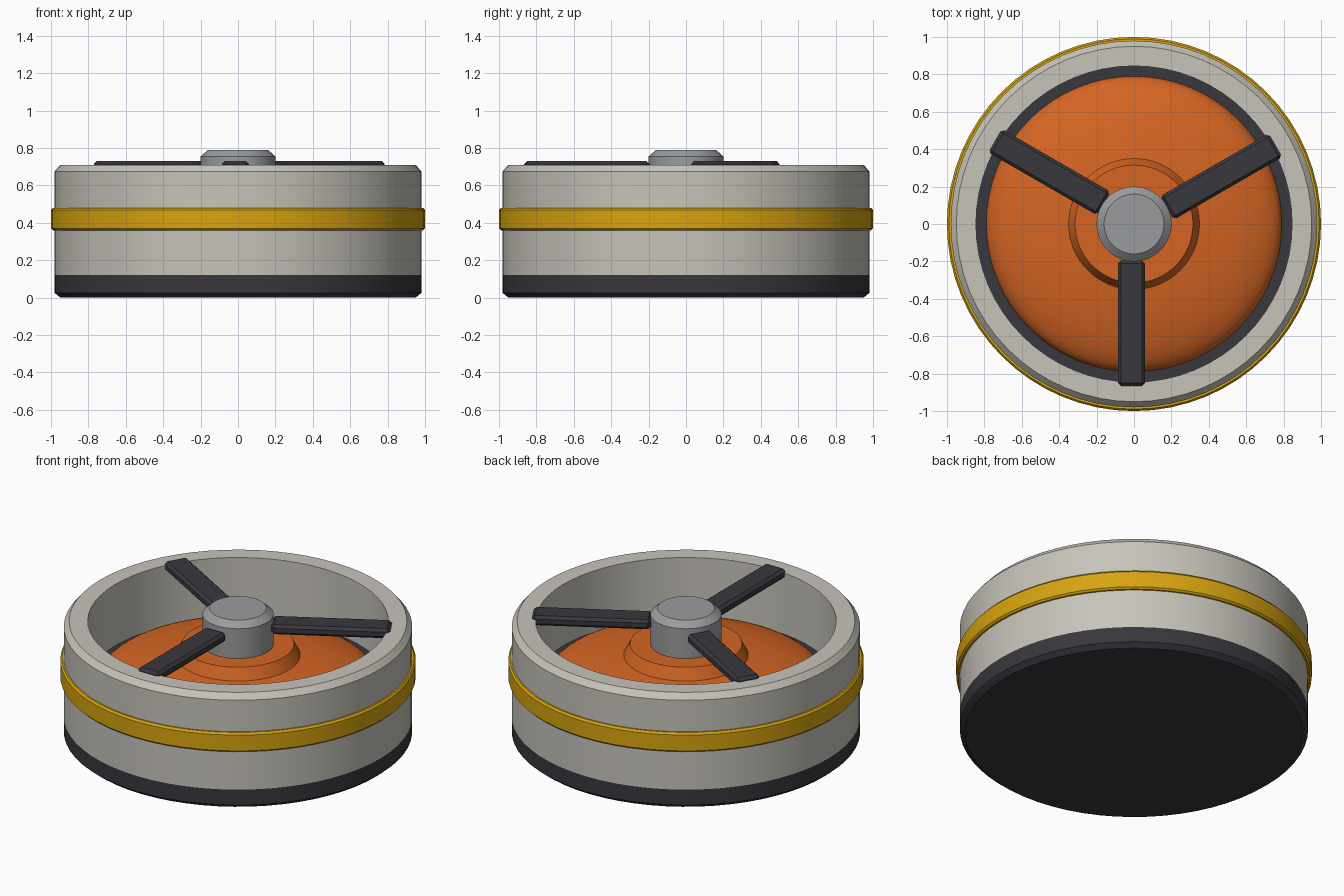
import bpy
import bmesh
import math
from mathutils import Matrix

SEGMENTS = 64

if "Cube" in bpy.data.objects:
    bpy.data.objects.remove(bpy.data.objects["Cube"], do_unlink=True)


def material(name, r, g, b):
    mat = bpy.data.materials.new(name)
    mat.use_nodes = True
    mat.diffuse_color = (r, g, b, 1)
    mat.node_tree.nodes["Principled BSDF"].inputs["Base Color"].default_value = (r, g, b, 1)
    return mat


shell_grey = material("warm light grey", 0.57, 0.55, 0.49)
charcoal = material("charcoal", 0.04, 0.038, 0.047)
orange = material("orange", 0.66, 0.13, 0.017)
yellow = material("golden yellow", 0.68, 0.37, 0.005)
steel = material("steel grey", 0.32, 0.33, 0.34)


def finish(name, bm, mat, smooth=None):
    bmesh.ops.recalc_face_normals(bm, faces=bm.faces)
    mesh = bpy.data.meshes.new(name)
    bm.to_mesh(mesh)
    bm.free()
    mesh.materials.append(mat)
    obj = bpy.data.objects.new(name, mesh)
    bpy.context.collection.objects.link(obj)
    if smooth:
        bpy.ops.object.select_all(action="DESELECT")
        obj.select_set(True)
        bpy.context.view_layer.objects.active = obj
        bpy.ops.object.shade_smooth_by_angle(angle=math.radians(smooth))
    return obj


def lathe(name, profile, mat, closed=False, smooth=25):
    """Spin an (r, z) profile around the vertical axis."""
    bm = bmesh.new()
    verts = [bm.verts.new((r, 0, z)) for r, z in profile]
    pairs = list(zip(verts, verts[1:]))
    if closed:
        pairs.append((verts[-1], verts[0]))
    edges = [bm.edges.new(p) for p in pairs]
    bmesh.ops.spin(bm, geom=verts + edges, axis=(0, 0, 1), cent=(0, 0, 0),
                   angle=math.tau, steps=SEGMENTS, use_duplicate=False)
    bmesh.ops.remove_doubles(bm, verts=bm.verts, dist=0.0005)
    return finish(name, bm, mat, smooth)


# Housing: dark foot, pale wall and raised band
lathe("base", [(0, 0), (0.95, 0), (0.98, 0.025), (0.98, 0.12), (0, 0.12)], charcoal)
lathe("housing_wall", [(0.98, 0.12), (0.98, 0.675), (0.95, 0.71),
                       (0.845, 0.71), (0.845, 0.12)], shell_grey, closed=True)
lathe("trim_band", [(0.97, 0.36), (0.99, 0.36), (1.0, 0.37), (1.0, 0.468),
                    (0.99, 0.48), (0.97, 0.48)], yellow, closed=True)

# Inside: dark floor, domed disc and its raised collar
lathe("inner_floor", [(0, 0.33), (0.85, 0.33), (0.85, 0.28), (0, 0.28)], charcoal)
dome = [(0.79 * math.cos(a), 0.33 + 0.19 * math.sin(a))
        for a in (math.pi / 2 * i / 16 for i in range(17))]
lathe("dome", dome, orange, smooth=30)
lathe("collar", [(0.355, 0.47), (0.355, 0.49), (0.315, 0.57), (0, 0.57)], orange)

# Central hub
lathe("hub", [(0, 0.5), (0.2, 0.5), (0.2, 0.755), (0.16, 0.79), (0, 0.79)], steel)

# Three struts from hub to rim
for i, label in enumerate(("left", "right", "front")):
    bm = bmesh.new()
    bmesh.ops.create_cube(bm, size=1)
    bmesh.ops.scale(bm, vec=(0.67, 0.145, 0.06), verts=bm.verts)
    bmesh.ops.translate(bm, vec=(0.53, -0.014, 0.7), verts=bm.verts)
    bmesh.ops.bevel(bm, geom=bm.edges[:], offset=0.016, segments=1, affect="EDGES")
    turn = Matrix.Rotation(math.radians(30 + 120 * i), 4, "Z")
    bmesh.ops.transform(bm, matrix=turn, verts=bm.verts)
    finish(label + "_strut", bm, charcoal)
